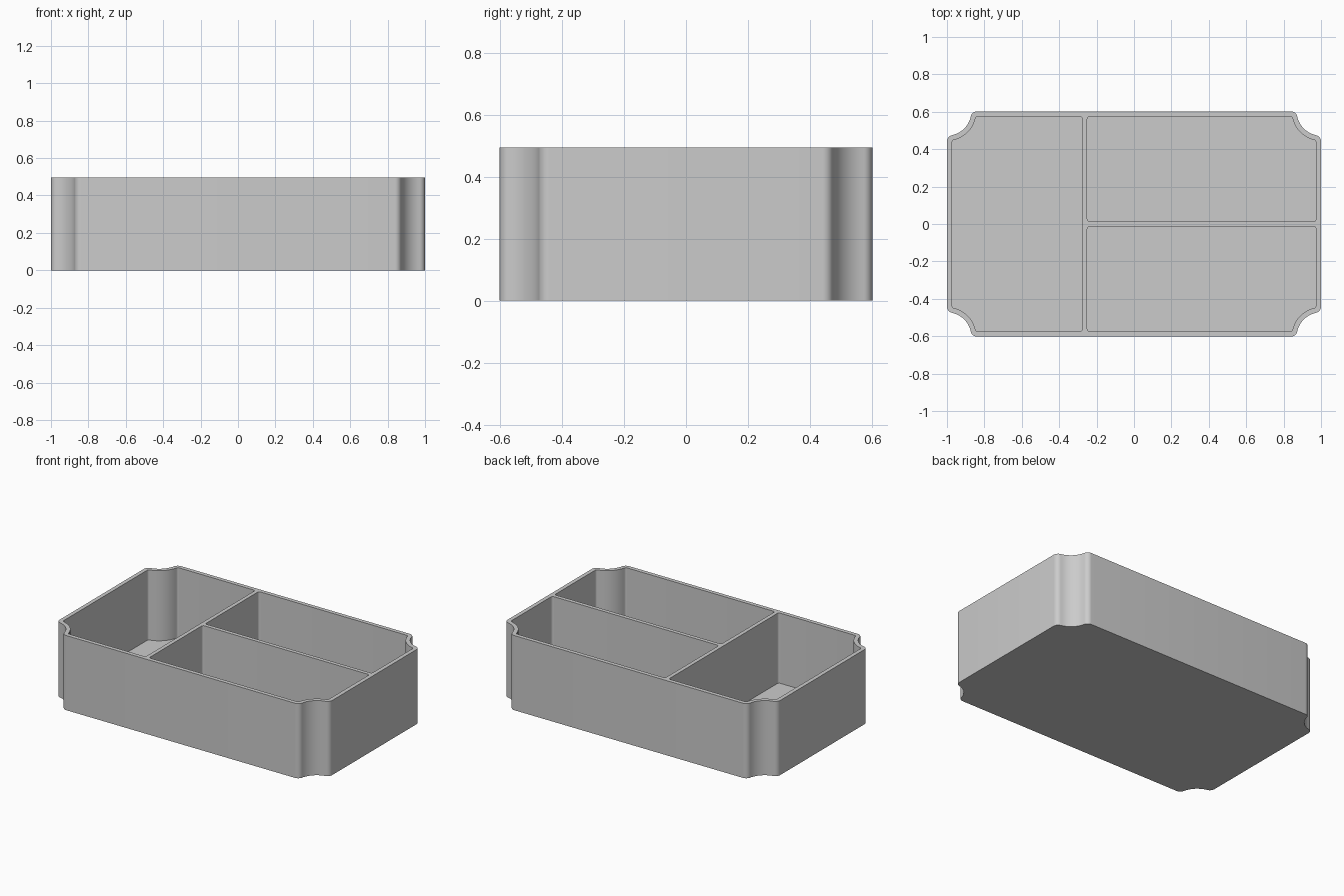
import bpy, bmesh
from math import sin, cos, atan2, sqrt, pi

if "Cube" in bpy.data.objects:
    bpy.data.objects.remove(bpy.data.objects["Cube"])

HALF_X, HALF_Y, HEIGHT = 1.0, 0.602, 0.495
WALL, FLOOR, NOTCH = 0.027, 0.03, 0.13

grey = bpy.data.materials.new("plain grey")
grey.use_nodes = True
colour = (0.6, 0.6, 0.6, 1)
grey.diffuse_color = colour
grey.node_tree.nodes["Principled BSDF"].inputs["Base Color"].default_value = colour


def arc(cx, cy, r, a0, a1, n=8):
    return [(cx + r * cos(a0 + (a1 - a0) * i / n),
             cy + r * sin(a0 + (a1 - a0) * i / n)) for i in range(n + 1)]


def corner(x, y, sx, sy, r, notch):
    """Rounded corner, or a scooped one around the outer box corner."""
    u, v = x * sx, y * sy
    if notch:
        reach = notch + r
        ax, ay = u - r, HALF_Y - sqrt(reach**2 - (HALF_X - u + r)**2)
        bx, by = HALF_X - sqrt(reach**2 - (HALF_Y - v + r)**2), v - r
        a = atan2(HALF_Y - ay, HALF_X - ax)
        b = atan2(HALF_Y - by, HALF_X - bx)
        pts = (arc(ax, ay, r, 0, a) + arc(HALF_X, HALF_Y, notch, a - pi, b - pi, 14)[1:-1]
               + arc(bx, by, r, b, pi / 2))
    else:
        pts = arc(u - r, v - r, r, 0, pi / 2)
    pts = [(px * sx, py * sy) for px, py in pts]
    return pts if sx * sy > 0 else pts[::-1]


def prism(name, x0, x1, y0, y1, z0, z1, r, notch, notched):
    outline = []
    for sx, sy in ((1, 1), (-1, 1), (-1, -1), (1, -1)):
        x, y = (x1 if sx > 0 else x0), (y1 if sy > 0 else y0)
        outline += corner(x, y, sx, sy, r, notch if (sx, sy) in notched else 0)
    bm = bmesh.new()
    base = bm.faces.new([bm.verts.new((x, y, z0)) for x, y in outline])
    top = bmesh.ops.extrude_face_region(bm, geom=[base], use_keep_orig=True)["geom"]
    bmesh.ops.translate(bm, vec=(0, 0, z1 - z0),
                        verts=[e for e in top if isinstance(e, bmesh.types.BMVert)])
    bmesh.ops.recalc_face_normals(bm, faces=bm.faces)
    mesh = bpy.data.meshes.new(name)
    bm.to_mesh(mesh)
    bm.free()
    mesh.materials.append(grey)
    obj = bpy.data.objects.new(name, mesh)
    bpy.context.collection.objects.link(obj)
    return obj


# Outer tray body with four scooped corners
tray = prism("divided_tray", -HALF_X, HALF_X, -HALF_Y, HALF_Y, 0, HEIGHT, 0.035, NOTCH,
             [(1, 1), (-1, 1), (-1, -1), (1, -1)])

# Three compartments: one tall on the right-hand side, two wide ones beside it
IN_X, IN_Y = HALF_X - WALL, HALF_Y - WALL
pockets = [
    ("side_pocket", -IN_X, -0.276, -IN_Y, IN_Y, [(-1, 1), (-1, -1)]),
    ("back_pocket", -0.25, IN_X, 0.013, IN_Y, [(1, 1)]),
    ("front_pocket", -0.25, IN_X, -IN_Y, -0.013, [(1, -1)]),
]
bpy.context.view_layer.objects.active = tray
for name, x0, x1, y0, y1, notched in pockets:
    cutter = prism(name, x0, x1, y0, y1, FLOOR, HEIGHT + 0.1, 0.014, NOTCH + WALL, notched)
    cutter.hide_render = True
    cut = tray.modifiers.new(name, "BOOLEAN")
    cut.operation, cut.solver, cut.object = "DIFFERENCE", "EXACT", cutter
    bpy.ops.object.modifier_apply(modifier=cut.name)
    bpy.data.objects.remove(cutter)

# Smooth scoops with crisp rims
bpy.ops.object.select_all(action="DESELECT")
tray.select_set(True)
bpy.ops.object.shade_smooth_by_angle(angle=pi / 6)
